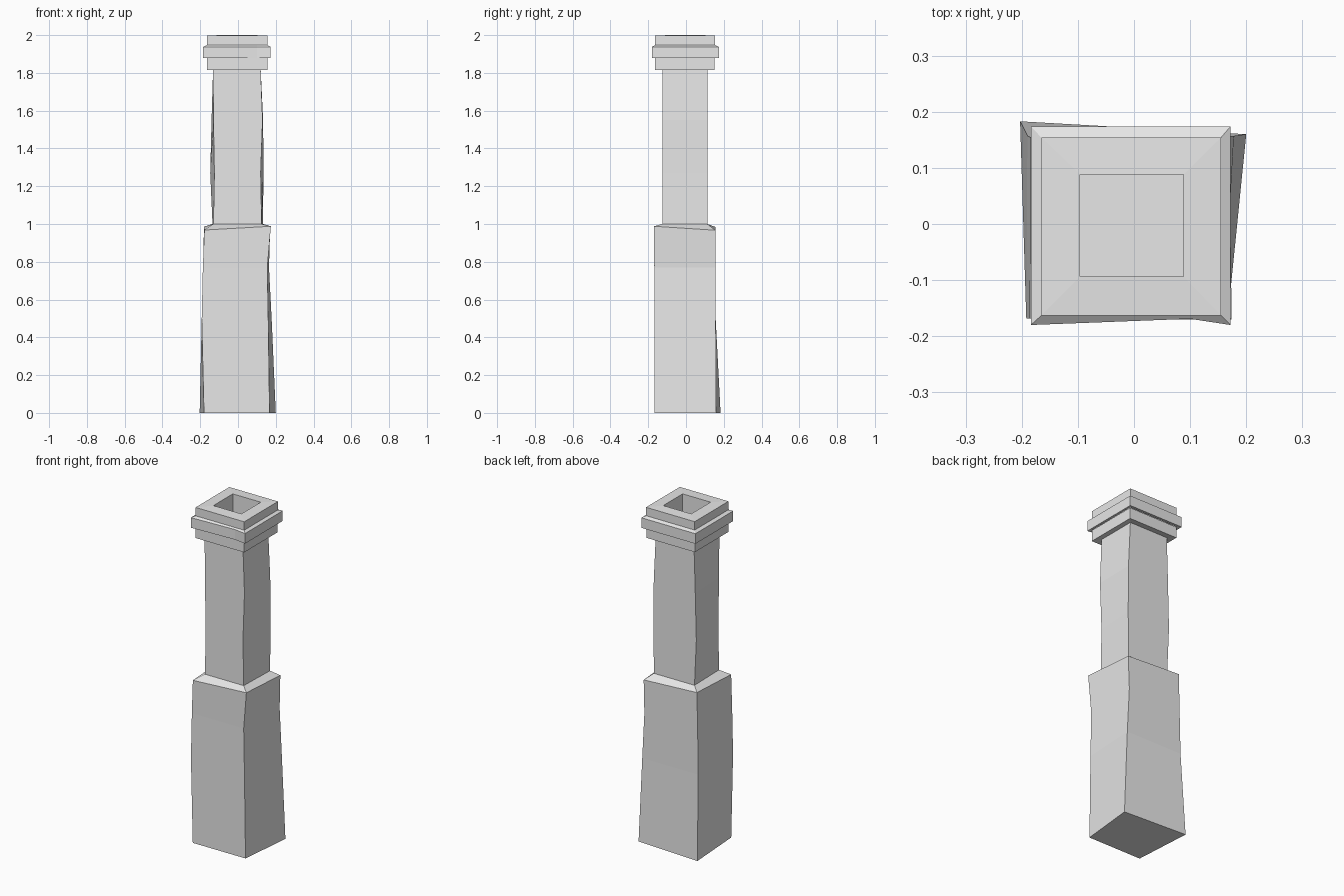
import bpy, bmesh

cube = bpy.data.objects.get("Cube")
if cube:
    bpy.data.objects.remove(cube, do_unlink=True)

stone = bpy.data.materials.new("grey_stone")
stone.use_nodes = True
colour = (0.8, 0.8, 0.8, 1)
stone.diffuse_color = colour
stone.node_tree.nodes["Principled BSDF"].inputs["Base Color"].default_value = colour


def box_ring(x0, x1, y0, y1, z, dent=None):
    """Four corners, anticlockwise from front right; optional bend in the front edge."""
    ring = [(x0, y0, z), (x1, y0, z), (x1, y1, z), (x0, y1, z)]
    if dent is not None:
        ring.insert(1, (0.1, y0 + dent, z))
    return ring


def skin(name, rings, bottom=False, top=False):
    """Join successive rings of corners with flat faces."""
    bm = bmesh.new()
    loops = [[bm.verts.new(p) for p in ring] for ring in rings]
    n = len(loops[0])
    for low, high in zip(loops, loops[1:]):
        for i in range(n):
            j = (i + 1) % n
            bm.faces.new((low[i], low[j], high[j], high[i]))
    if bottom:
        bm.faces.new(loops[0][::-1])
    if top:
        bm.faces.new(loops[-1])
    mesh = bpy.data.meshes.new(name)
    bm.to_mesh(mesh)
    bm.free()
    mesh.materials.append(stone)
    obj = bpy.data.objects.new(name, mesh)
    bpy.context.collection.objects.link(obj)
    return obj


# Crooked lower shaft: front left, front right, back right, back left
foot = [(-.18, -.168, 0), (.167, -.168, 0), (.2, .16, 0), (-.203, .183, 0)]
belly = [(-.192, -.168, .5), (.16, -.168, .5), (.178, .157, .5), (-.19, .157, .5)]
waist = [(-.186, -.168, .77), (.155, -.168, .77), (.164, .157, .77), (-.185, .155, .77)]
shoulder = [(-.178, -.17, .968), (.174, -.17, .988), (.17, .155, .967), (-.18, .155, .985)]
neck = [(-.13, -.125, 1), (.125, -.125, 1), (.132, .113, 1), (-.135, .113, 1)]
skin("lower_shaft", [foot, belly, waist, shoulder, neck], bottom=True)

# Slightly bowed upper shaft
bow = [(-.125, -.125, 1.27), (.12, -.125, 1.27), (.135, .113, 1.27), (-.147, .113, 1.27)]
upper = [(-.13, -.125, 1.55), (.13, -.125, 1.55), (.133, .113, 1.55), (-.14, .113, 1.55)]
skin("upper_shaft", [neck, bow, upper, box_ring(-.132, .12, -.125, .113, 1.82)])

# Stepped cap: lower course, projecting band, rim
skin("cap_lower_course", [
    box_ring(-.132, .12, -.125, .113, 1.82),
    box_ring(-.165, .155, -.163, .152, 1.815),
    box_ring(-.165, .155, -.163, .152, 1.88)])
skin("cap_band", [
    box_ring(-.165, .155, -.163, .152, 1.882, 0),
    box_ring(-.184, .172, -.18, .174, 1.878, .011),
    box_ring(-.184, .172, -.18, .174, 1.938, .011),
    box_ring(-.165, .155, -.163, .154, 1.947, 0)])

# Rim with the square flue sunk into it
flue = (-.096, .088, -.094, .088)
skin("cap_rim", [
    box_ring(-.165, .155, -.163, .154, 1.945),
    box_ring(-.165, .155, -.163, .154, 1.997),
    box_ring(*flue, 2.0),
    box_ring(*flue, 1.75)], top=True)
